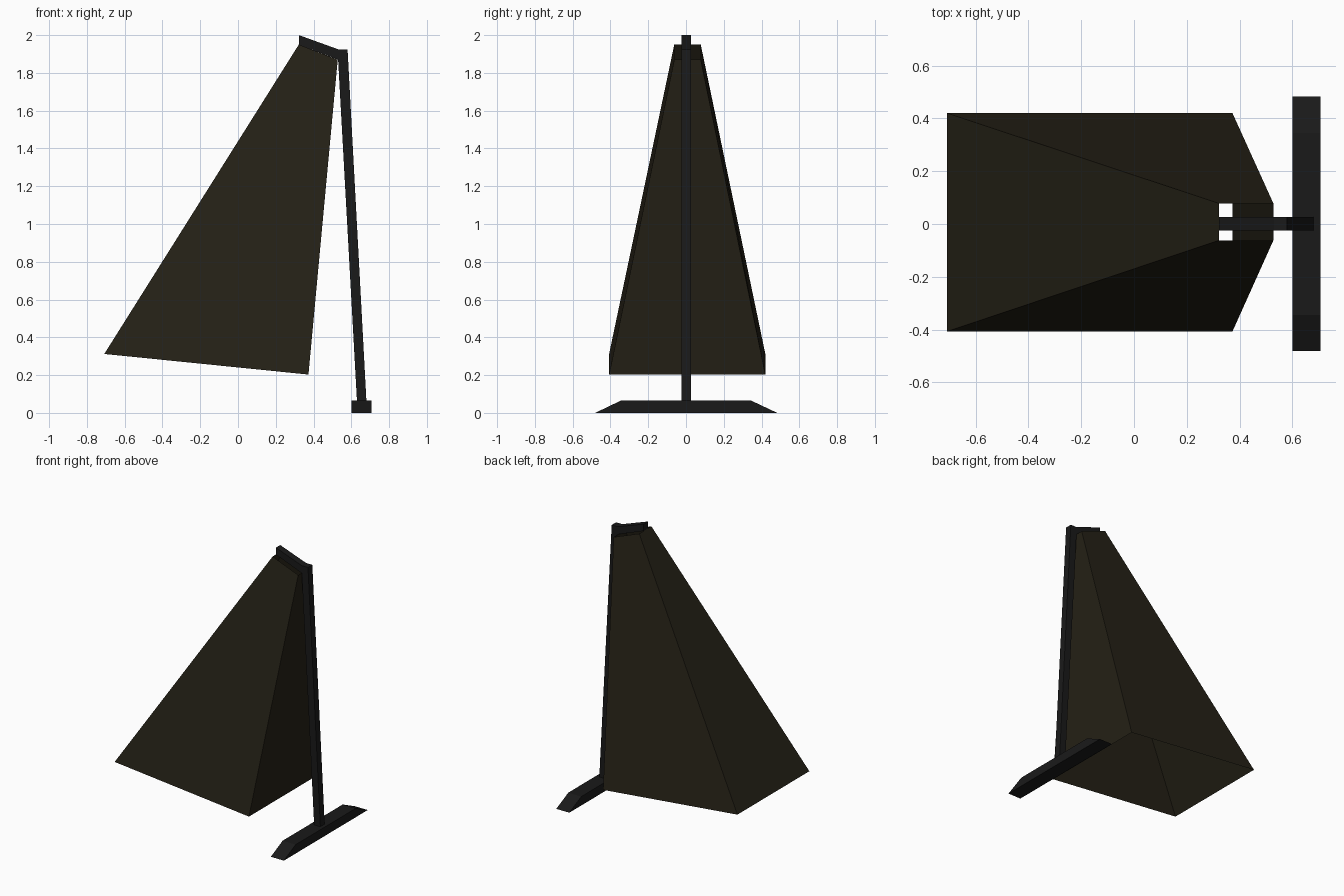
import bpy, bmesh

if "Cube" in bpy.data.objects:
    bpy.data.objects.remove(bpy.data.objects["Cube"])


def material(name, rgb):
    m = bpy.data.materials.new(name)
    m.diffuse_color = (*rgb, 1)
    m.use_nodes = True
    m.node_tree.nodes["Principled BSDF"].inputs["Base Color"].default_value = m.diffuse_color
    return m


def loft(name, rings, mat, capped=True):
    """Join matching rings of points with side faces, optionally capping the ends."""
    bm = bmesh.new()
    loops = [[bm.verts.new(p) for p in ring] for ring in rings]
    for a, b in zip(loops, loops[1:]):
        for i in range(len(a)):
            j = (i + 1) % len(a)
            bm.faces.new((a[i], a[j], b[j], b[i]))
    if capped:
        bm.faces.new(loops[0][::-1])
        bm.faces.new(loops[-1])
        bmesh.ops.recalc_face_normals(bm, faces=bm.faces)
    me = bpy.data.meshes.new(name)
    bm.to_mesh(me)
    bm.free()
    me.materials.append(mat)
    ob = bpy.data.objects.new(name, me)
    bpy.context.collection.objects.link(ob)
    return ob


def slanted_rect(x0, z0, x1, z1, y0, y1):
    return [(x0, y0, z0), (x1, y0, z1), (x1, y1, z1), (x0, y1, z0)]


def extrude_y(name, profile, y0, y1, mat):
    return loft(name, [[(x, y, z) for x, z in profile] for y in (y0, y1)], mat)


black = material("stand_black", (0.010, 0.010, 0.010))
olive = material("shade_olive", (0.018, 0.015, 0.008))

# Tapered shade, open at the top and bottom
loft("shade", [slanted_rect(-0.708, 0.312, 0.373, 0.203, -0.407, 0.42),
               slanted_rect(0.322, 1.95, 0.528, 1.87, -0.062, 0.078)], olive, capped=False)

# Top arm and leaning pole, meeting at the upper corner
extrude_y("top_arm", [(0.322, 2.0), (0.322, 1.95), (0.53, 1.87), (0.53, 1.925)],
          -0.024, 0.026, black)
extrude_y("pole", [(0.53, 1.87), (0.526, 1.925), (0.58, 1.925), (0.68, 0.06), (0.63, 0.06)],
          -0.024, 0.026, black)

# Base foot with sloped ends
loft("base", [[(x, -0.481, 0), (x, 0.483, 0), (x, 0.345, 0.065), (x, -0.345, 0.065)]
              for x in (0.601, 0.706)], black)
